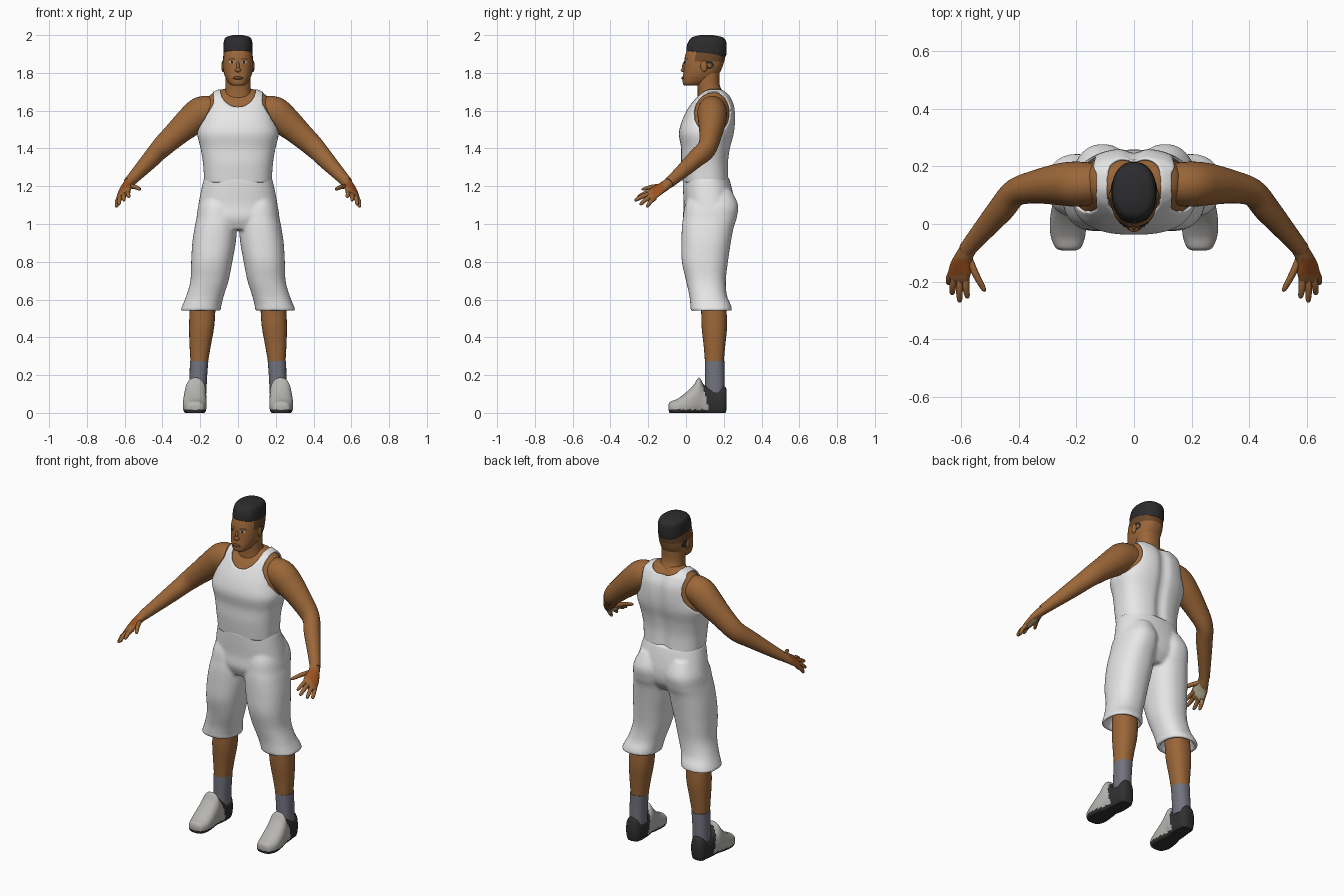
import bpy, bmesh, math
from mathutils import Vector, Matrix
from mathutils.bvhtree import BVHTree

if "Cube" in bpy.data.objects:
    bpy.data.objects.remove(bpy.data.objects["Cube"])


def material(name, r, g, b):
    mat = bpy.data.materials.new(name)
    mat.use_nodes = True
    mat.diffuse_color = (r, g, b, 1)
    shader = mat.node_tree.nodes["Principled BSDF"]
    shader.inputs["Base Color"].default_value = (r, g, b, 1)
    shader.inputs["Roughness"].default_value = 0.8
    return mat


SKIN = material("brown skin", .33, .135, .04)
WHITE = material("white cloth", .82, .82, .82)
SHOE = material("light grey shoe", .47, .46, .44)
BLACK = material("black rubber", .03, .03, .03)
SOCK = material("grey sock", .17, .17, .21)
HAIR = material("black hair", .025, .025, .027)
FADE = material("dark brown stubble", .15, .065, .022)
RED = material("reddish hand back", .34, .085, .015)
PALM = material("pale palm", .52, .47, .33)
EYE = material("eye white", .6, .55, .5)


def spline(keys, steps):
    """Smooth interpolation through tuples of numbers."""
    pts = [Vector(k) for k in keys]
    pts = [pts[0]] + pts + [pts[-1]]
    out = []
    for a, b, c, d in zip(pts, pts[1:], pts[2:], pts[3:]):
        for i in range(steps):
            t = i / steps
            out.append(b + (c - a) * (t / 2) + (a * 2 - b * 5 + c * 4 - d) * (t * t / 2)
                       + (b * 3 - a - c * 3 + d) * (t ** 3 / 2))
    return out + [pts[-1]]


def outline(n, p):
    """Points of a rounded unit outline; p = 2 is a circle."""
    def bend(v):
        return math.copysign(abs(v) ** (2 / p), v)
    angles = [math.tau * i / n for i in range(n)]
    return [(bend(math.cos(a)), bend(math.sin(a))) for a in angles]


def skin_rings(bm, rings, caps=True):
    rings = [[bm.verts.new(co) for co in ring] for ring in rings]
    n = len(rings[0])
    for lo, hi in zip(rings, rings[1:]):
        for i in range(n):
            j = (i + 1) % n
            bm.faces.new((lo[i], lo[j], hi[j], hi[i]))
    if caps:
        bm.faces.new(rings[0])
        bm.faces.new(rings[-1])
    return bm


def loft(bm, keys, p=2.3, n=40, steps=4, along_y=False, caps=True):
    """Keys: height, then low and high limits across both directions."""
    rings = []
    for t, a0, a1, b0, b1 in spline(keys, steps):
        ring = []
        for c, s in outline(n, p):
            a = (a0 + a1) / 2 + c * (a1 - a0) / 2
            b = (b0 + b1) / 2 + s * (b1 - b0) / 2
            ring.append((a, t, max(b, 0)) if along_y else (a, b, t))
        rings.append(ring)
    return skin_rings(bm, rings, caps)


def tube(bm, keys, ref=(0, 0, 1), n=20, steps=4):
    """Keys: centre point, then width and thickness radii."""
    path = spline(keys, steps)
    rings = []
    for i, key in enumerate(path):
        ahead, behind = path[min(i + 1, len(path) - 1)], path[max(i - 1, 0)]
        t = Vector((ahead - behind)[:3]).normalized()
        u = t.cross(Vector(ref)).normalized()
        v = u.cross(t)
        rings.append([Vector(key[:3]) + u * (c * key[3]) + v * (s * key[4])
                      for c, s in outline(n, 2)])
    return skin_rings(bm, rings)


def ball(bm, centre, size):
    bmesh.ops.create_uvsphere(bm, u_segments=20, v_segments=12, radius=1,
                              matrix=Matrix.Translation(centre) @ Matrix.Diagonal((*size, 1)))


def sym(keys, inset=0):
    return [(z, inset - w, w - inset, y0 + inset, y1 - inset) for z, w, y0, y1 in keys]


def finish(name, bm, mats, rule=None, mirror=False):
    bmesh.ops.recalc_face_normals(bm, faces=bm.faces)
    if rule:
        for f in bm.faces:
            f.material_index = rule(f.calc_center_median(), f.normal)
    mesh = bpy.data.meshes.new(name)
    bm.to_mesh(mesh)
    bm.free()
    for mat in mats:
        mesh.materials.append(mat)
    mesh.shade_smooth()
    mesh.set_sharp_from_angle(angle=math.radians(50))
    obj = bpy.data.objects.new(name, mesh)
    bpy.context.scene.collection.objects.link(obj)
    if mirror:
        obj.modifiers.new("both sides", 'MIRROR')
    return obj


# Torso: skin core and a tank top cut at neck and arms
TORSO = [(1.22, .178, -.015, .228), (1.32, .185, -.025, .225), (1.4, .198, -.026, .235),
         (1.48, .215, -.037, .255), (1.55, .2, -.02, .262), (1.62, .185, .015, .258),
         (1.67, .17, .05, .238), (1.695, .14, .075, .22), (1.712, .1, .095, .205),
         (1.716, .05, .11, .19)]


def spine_groove(bm):
    for v in bm.verts:
        if v.co.y > .17:
            v.co.y -= .016 * math.exp(-(v.co.x / .03) ** 2)
    return bm


finish("chest", spine_groove(loft(bmesh.new(), sym(TORSO[1:], .012), 2.5, 64)), [SKIN])


def is_opening(c):
    arm = abs(c.x) > .13 and ((c.y - .138) / .098) ** 2 + ((c.z - 1.59) / .115) ** 2 < 1
    drop, top = (.1, 1.72) if c.y < .13 else (.055, 1.73)
    return arm or (c.x / .095) ** 2 + ((c.z - top) / drop) ** 2 < 1


bm = spine_groove(loft(bmesh.new(), sym(TORSO), 2.5, 112, 8, caps=False))
holes = [f for f in bm.faces if is_opening(f.calc_center_median())]
bmesh.ops.delete(bm, geom=holes, context='FACES')
for _ in range(4):  # even out the cut edges
    moved = {}
    for v in bm.verts:
        near = [e.other_vert(v).co for e in v.link_edges if e.is_boundary]
        if len(near) == 2 and v.co.z > 1.3:
            moved[v] = (near[0] + near[1]) / 4 + v.co / 2
    for v, co in moved.items():
        v.co = co
tank = finish("tank_top", bm, [WHITE])
shell = tank.modifiers.new("cloth", 'SOLIDIFY')
shell.thickness = .008

# Shorts: pelvis and two hollow-hemmed legs blended together
bm = loft(bmesh.new(), sym([(1.245, .18, -.018, .228), (1.18, .195, -.016, .245),
                            (1.1, .21, -.012, .258), (1.03, .215, -.015, .25),
                            (.97, .17, .01, .21)]))
SHORT_LEG = [(1.18, .03, .17, .03, .24), (1.1, .006, .208, -.005, .276),
             (1.03, .002, .22, -.016, .268), (.98, .005, .23, -.022, .252),
             (.9, .012, .242, -.024, .237), (.8, .03, .248, -.022, .222),
             (.7, .05, .252, 0, .211), (.62, .075, .274, .018, .217),
             (.57, .088, .294, .023, .238), (.542, .092, .304, .026, .243),
             (.545, .11, .285, .045, .225), (.61, .12, .25, .06, .2)]
loft(bm, SHORT_LEG)
loft(bm, [(z, -b, -a, c, d) for z, a, b, c, d in SHORT_LEG])
shorts = finish("shorts", bm, [WHITE])
blend = shorts.modifiers.new("blend", 'REMESH')
blend.mode, blend.voxel_size, blend.use_smooth_shade = 'VOXEL', .008, True
soft = shorts.modifiers.new("soften", 'SMOOTH')
soft.iterations = 5

# Lower legs, socks and shoes
finish("lower_legs", loft(bmesh.new(), [
    (.63, .12, .25, .07, .2), (.54, .12, .256, .08, .214), (.45, .127, .259, .083, .217),
    (.35, .145, .256, .094, .207), (.25, .162, .25, .102, .198)]), [SKIN], mirror=True)
finish("socks", loft(bmesh.new(), [
    (.275, .157, .255, .1, .203), (.2, .163, .256, .1, .203), (.1, .168, .258, .1, .205)]),
    [SOCK], mirror=True)


def shoe_colour(c, normal):
    return 1 if c.z < .018 or c.y > .1 + (.1 - c.z) * .25 else 0


finish("shoes", loft(bmesh.new(), [
    (-.092, .205, .25, .015, .045), (-.082, .184, .272, -.01, .06),
    (-.045, .17, .288, -.02, .075), (0, .166, .292, -.02, .108), (.04, .167, .288, -.02, .148),
    (.07, .168, .282, -.02, .187), (.1, .167, .274, -.02, .145), (.16, .167, .266, -.02, .135),
    (.2, .175, .26, -.02, .143), (.215, .19, .246, .02, .125)], 2.4, 48, 6, along_y=True),
    [SHOE, BLACK], shoe_colour, mirror=True)

# Arms
finish("arms", tube(bmesh.new(), [
    (.12, .14, 1.6, .07, .075), (.19, .138, 1.59, .078, .086), (.25, .138, 1.545, .074, .08),
    (.33, .13, 1.475, .06, .066), (.41, .11, 1.4, .048, .056), (.46, .052, 1.345, .046, .048),
    (.53, -.03, 1.27, .036, .036), (.58, -.09, 1.217, .029, .028)], n=28),
    [SKIN], mirror=True)

# Hands: tilted palm, four fingers and a thumb
DORSAL = Vector((.45, 0, .9))


def hand_colour(c, normal):
    facing = normal.dot(DORSAL)
    if -.178 < c.y < -.12 and c.x > .565:
        return 1 if facing > .55 else 2 if facing < -.75 else 0
    return 0


bm = tube(bmesh.new(), [
    (.57, -.08, 1.226, .028, .026), (.59, -.115, 1.2, .032, .024), (.6, -.15, 1.178, .042, .02),
    (.61, -.185, 1.152, .042, .016), (.613, -.2, 1.143, .03, .01)], DORSAL)
FINGERS = [((.582, -.175, 1.17), (.578, -.258, 1.143)), ((.6, -.18, 1.16), (.605, -.272, 1.125)),
           ((.617, -.175, 1.148), (.632, -.245, 1.103)), ((.63, -.165, 1.138), (.644, -.208, 1.09)),
           ((.575, -.115, 1.2), (.517, -.234, 1.184))]
for base, tip in FINGERS:
    base, tip = Vector(base), Vector(tip)
    bulge = DORSAL * .006
    path = [(base, .013), (base.lerp(tip, .5) + bulge, .012), (base.lerp(tip, .9), .009), (tip, .003)]
    tube(bm, [(*co, r, r) for co, r in path], DORSAL, 12)
finish("hands", bm, [SKIN, RED, PALM], hand_colour, mirror=True)

# Neck and head
finish("neck", loft(bmesh.new(), sym([
    (1.64, .085, .06, .21), (1.7, .07, .062, .192), (1.74, .066, .06, .178),
    (1.8, .066, .06, .178)])), [SKIN])
head = loft(bmesh.new(), sym([
    (1.732, .028, -.006, .06), (1.742, .046, -.016, .1), (1.77, .064, -.018, .15),
    (1.8, .075, -.014, .178), (1.84, .08, -.011, .196), (1.88, .079, -.007, .207),
    (1.92, .073, .004, .208), (1.95, .06, .02, .195)]), 2.3, 56, 6)
surface = BVHTree.FromBMesh(head)


def decal(bm, centre, size, sideways=False):
    """Thin oval patch laid on the head."""
    ring = []
    for c, s in outline(16, 2):
        a, z = centre[0] + c * size[0], centre[1] + s * size[1]
        start, way = ((1, a, z), (-1, 0, 0)) if sideways else ((a, -1, z), (0, 1, 0))
        hit = surface.ray_cast(Vector(start), Vector(way))[0]
        ring.append(hit - Vector(way) * .002)
    bm.faces.new([bm.verts.new(co) for co in ring])
    return bm


finish("eyes", decal(bmesh.new(), (.033, 1.857), (.014, .006)), [EYE], mirror=True)
bm = decal(bmesh.new(), (.034, 1.874), (.018, .004))
ball(bm, (.032, -.006, 1.857), (.006, .005, .006))
finish("brows_and_pupils", bm, [HAIR], mirror=True)
finish("sideburns", decal(bmesh.new(), (.12, 1.842), (.028, .022), True), [HAIR], mirror=True)

bm = bmesh.new()
ball(bm, (0, -.013, 1.773), (.026, .012, .009))
finish("lips", bm, [FADE])
ball(head, (0, -.012, 1.815), (.017, .016, .012))
ball(head, (0, -.009, 1.832), (.009, .012, .026))
for side in (-1, 1):
    ball(head, (side * .08, .095, 1.835), (.008, .018, .03))
finish("head", head, [SKIN, FADE],
       lambda c, normal: 1 if c.z > 1.862 and c.y > .05 else 0)

# Hair with a flat rounded top, lower at the back
bm = loft(bmesh.new(), sym([
    (1.905, .073, .006, .21), (1.912, .077, .002, .213), (1.94, .077, .006, .215),
    (1.97, .074, .015, .211), (1.99, .062, .035, .19), (2, .025, .075, .14)]))
for v in bm.verts:
    if v.co.z < 1.95:
        v.co.z -= (v.co.y - .08) * .14
finish("hair", bm, [HAIR])
